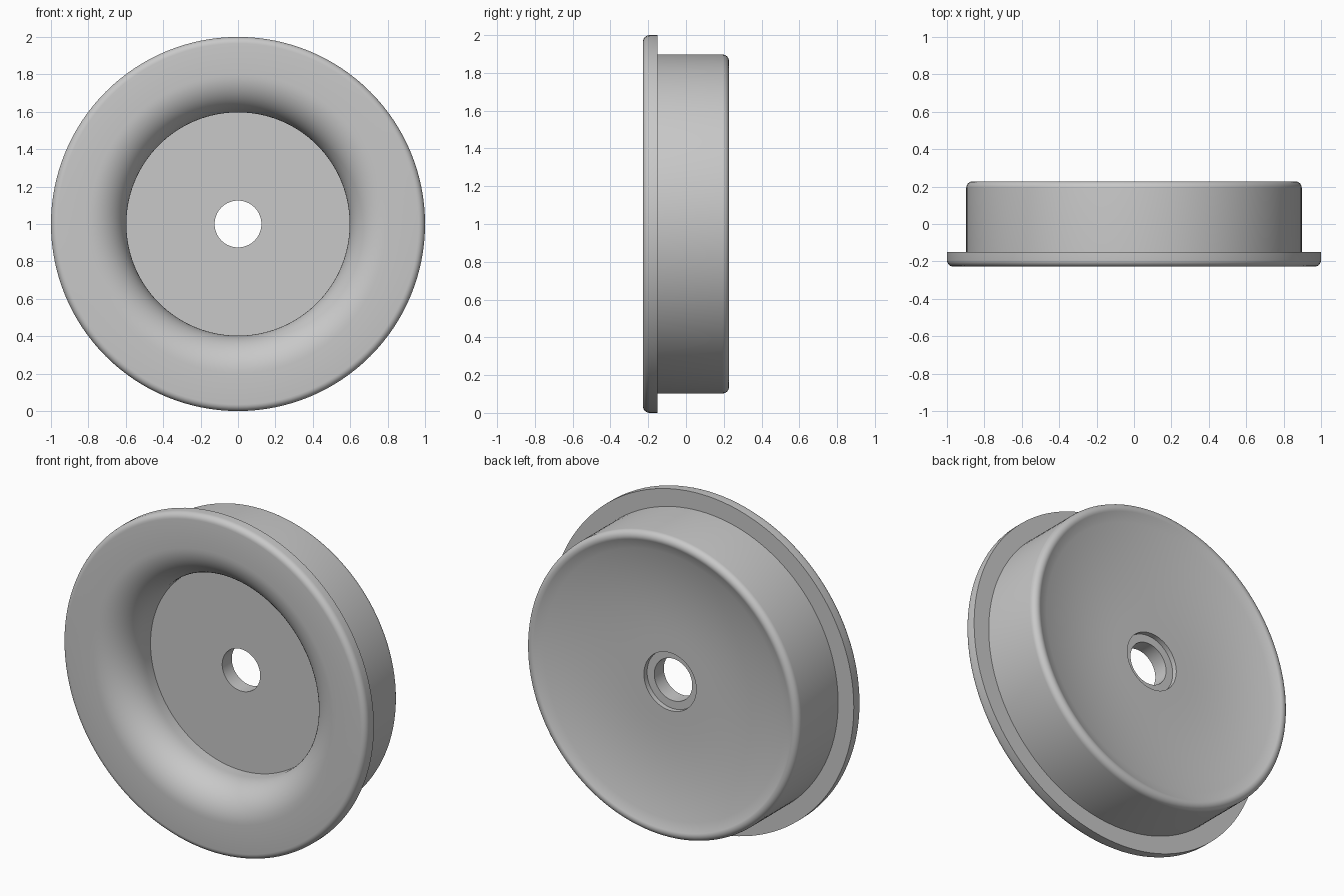
import bpy
import bmesh
from math import sin, cos, pi, radians
from mathutils import Vector

cube = bpy.data.objects.get("Cube")
if cube:
    bpy.data.objects.remove(cube)

SEGMENTS = 128
AXIS_HEIGHT = 1.0

grey = bpy.data.materials.new("light_grey")
grey.use_nodes = True
colour = (0.58, 0.58, 0.58, 1)
grey.diffuse_color = colour
grey.node_tree.nodes["Principled BSDF"].inputs["Base Color"].default_value = colour


def arc(r, y, size, start, end, steps):
    """Points (radius, y) on a circular arc; angles in degrees."""
    angles = [radians(start + (end - start) * i / steps) for i in range(steps + 1)]
    return [(r + size * cos(a), y + size * sin(a)) for a in angles]


def lathe(name, profile):
    """Turn a closed (radius, y) profile around the y axis."""
    bm = bmesh.new()
    rings = []
    for i in range(SEGMENTS):
        a = 2 * pi * i / SEGMENTS
        rings.append([bm.verts.new(Vector((r * cos(a), y, AXIS_HEIGHT + r * sin(a))))
                      for r, y in profile])
    count = len(profile)
    for i, ring in enumerate(rings):
        following = rings[(i + 1) % SEGMENTS]
        for j in range(count):
            k = (j + 1) % count
            bm.faces.new((ring[j], ring[k], following[k], following[j]))
    bmesh.ops.recalc_face_normals(bm, faces=bm.faces)
    mesh = bpy.data.meshes.new(name)
    bm.to_mesh(mesh)
    bm.free()
    mesh.materials.append(grey)
    obj = bpy.data.objects.new(name, mesh)
    bpy.context.collection.objects.link(obj)
    bpy.ops.object.select_all(action='DESELECT')
    obj.select_set(True)
    bpy.context.view_layer.objects.active = obj
    bpy.ops.object.shade_smooth_by_angle(angle=radians(30))
    return obj


# Front recess: hole, flat disc, straight wall, wide rounded mouth
profile = [(0.125, 0.03), (0.597, 0.03)]
profile += arc(0.797, -0.028, 0.2, 180, 270, 16)
# Flange with a rounded front edge
profile += arc(0.965, -0.193, 0.035, -90, 0, 6)
profile += [(1.0, -0.15), (0.897, -0.15)]
# Barrel wall and rounded back rim
profile += arc(0.862, 0.193, 0.035, 0, 115, 9)
# Shallow dish sinking to the hub
HUB_Y, RIM_Y, INNER, OUTER = 0.15, 0.217, 0.25, 0.832
for i in range(14, -1, -1):
    t = i / 14
    profile.append((INNER + (OUTER - INNER) * t, HUB_Y + (RIM_Y - HUB_Y) * t ** 2.3))
# Stepped bore at the back
profile += [(0.172, HUB_Y), (0.172, 0.12), (0.125, 0.12)]

lathe("flanged_wheel", profile)
